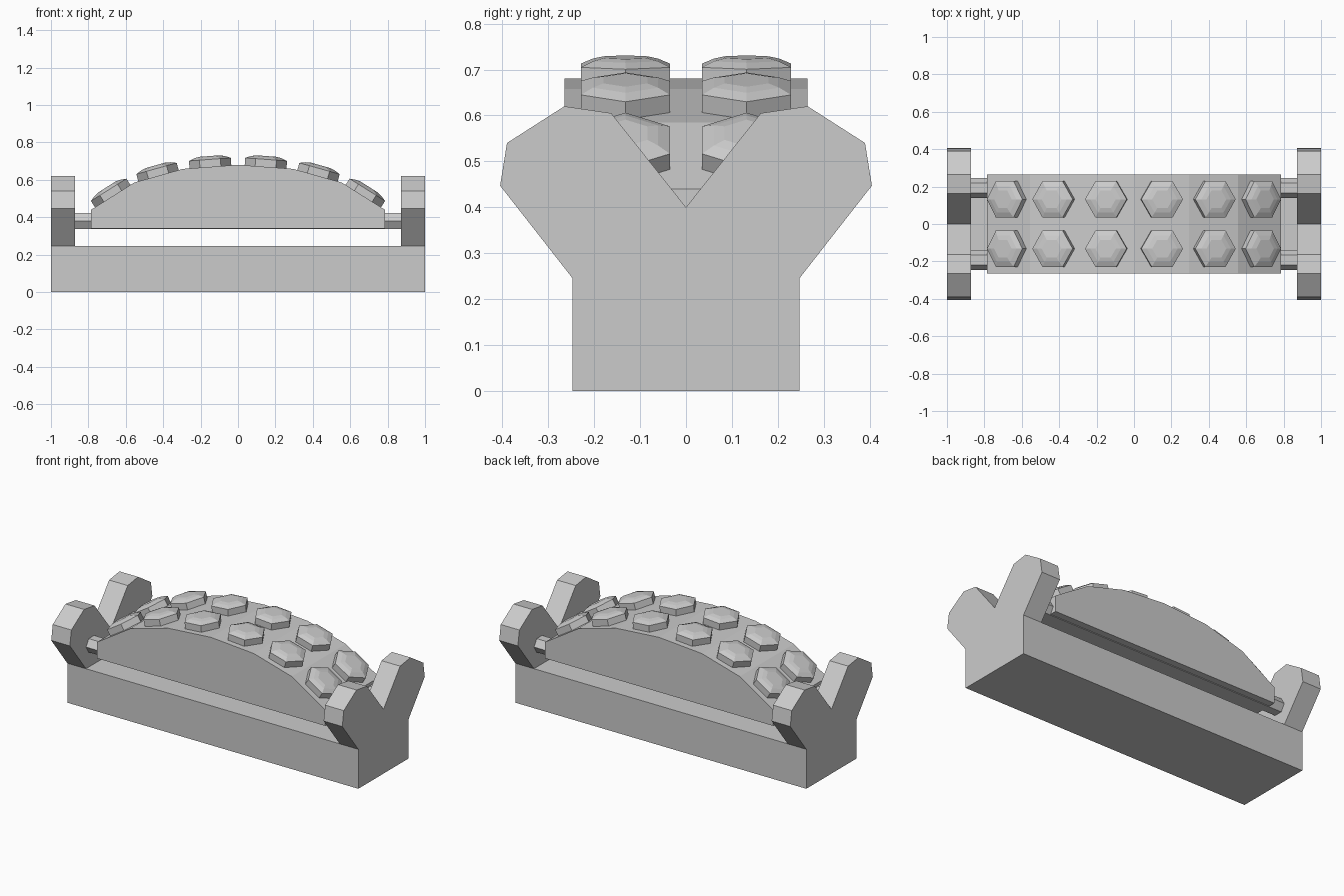
import bpy, bmesh, math
from mathutils import Matrix, Vector

cube = bpy.data.objects.get("Cube")
if cube:
    bpy.data.objects.remove(cube)

grey = bpy.data.materials.new("light_grey")
grey.use_nodes = True
colour = (0.6, 0.6, 0.6, 1)
grey.diffuse_color = colour
grey.node_tree.nodes["Principled BSDF"].inputs["Base Color"].default_value = colour


def add_object(name, bm):
    bmesh.ops.recalc_face_normals(bm, faces=bm.faces)
    mesh = bpy.data.meshes.new(name)
    bm.to_mesh(mesh)
    bm.free()
    mesh.materials.append(grey)
    ob = bpy.data.objects.new(name, mesh)
    bpy.context.collection.objects.link(ob)
    return ob


def loft(name, rings):
    """Skin a list of point rings and cap both ends."""
    bm = bmesh.new()
    loops = [[bm.verts.new(p) for p in ring] for ring in rings]
    n = len(loops[0])
    for a, b in zip(loops, loops[1:]):
        for i in range(n):
            j = (i + 1) % n
            bm.faces.new((a[i], a[j], b[j], b[i]))
    bm.faces.new(loops[0])
    bm.faces.new(loops[-1])
    return add_object(name, bm)


def along_x(name, profile, x0, x1):
    return loft(name, [[(x, y, z) for y, z in profile] for x in (x0, x1)])


def hexagon(r):
    return [(r * math.cos(i * math.pi / 3), r * math.sin(i * math.pi / 3)) for i in range(6)]


# Base block
along_x("base", [(-0.247, 0), (0.247, 0), (0.247, 0.245), (-0.247, 0.245)], -1, 1)

# Forked end brackets
half = [(0.247, 0), (0.247, 0.245), (0.405, 0.447), (0.39, 0.54), (0.265, 0.62), (0.163, 0.605)]
fork = half + [(0, 0.4)] + [(-y, z) for y, z in reversed(half)]
along_x("left_bracket", fork, 0.872, 1)
along_x("right_bracket", fork, -1, -0.872)

# Arched body
arc = [(0.785, 0.44), (0.555, 0.585), (0.295, 0.658)]
arch = [(-x, z) for x, z in arc] + [(0, 0.68)] + arc[::-1]
outline = [(-0.785, 0.34)] + arch + [(0.785, 0.34)]
loft("arched_body", [[(x, y, z) for x, z in outline] for y in (-0.265, 0.265)])

# Support bars under the body
for side, y in (("front", -0.193), ("back", 0.193)):
    bar = [(y + a, 0.379 + b * 0.92) for a, b in hexagon(0.053)]
    along_x(side + "_support_bar", bar, -0.9, 0.9)

# Hexagonal studs, two on each facet of the arch
steps = [(0.112, -0.005), (0.112, 0.04), (0.082, 0.052), (0.055, 0.058)]
for i, (a, b) in enumerate(zip(arch, arch[1:])):
    tilt = -math.atan2(b[1] - a[1], b[0] - a[0])
    for side, y in (("front", -0.132), ("back", 0.132)):
        place = Matrix.Translation(((a[0] + b[0]) / 2, y, (a[1] + b[1]) / 2))
        place = place @ Matrix.Rotation(tilt, 4, "Y")
        loft(f"{side}_stud_{i + 1}",
             [[place @ Vector((u, v, h)) for u, v in hexagon(r)] for r, h in steps])
